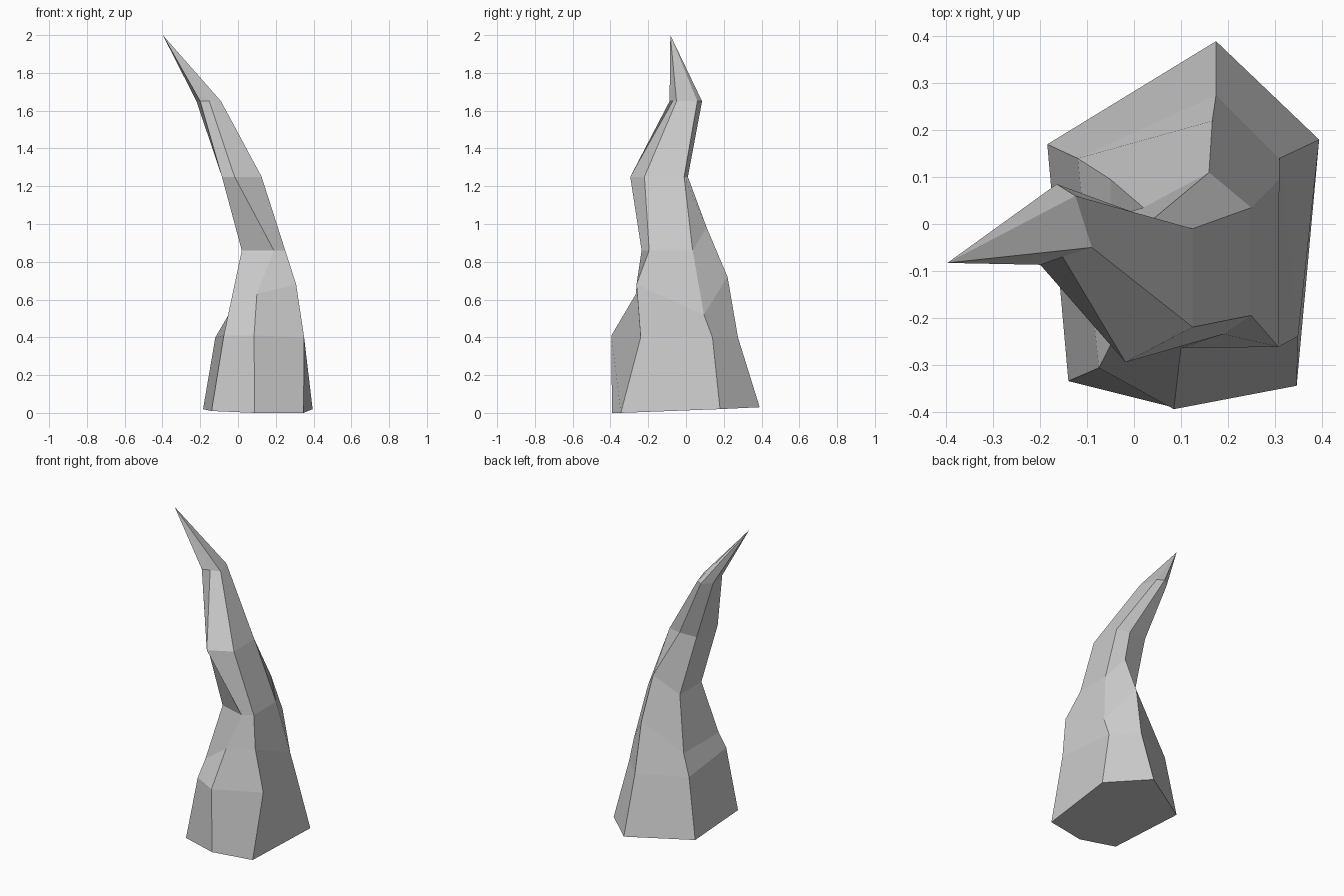
import bpy, bmesh

# Six-sided cross-sections from the foot upward, same corner order in each
sections = [
    [(-.185, .17, .02), (.175, .39, .03), (.395, .18, .02), (.347, -.345, 0), (.088, -.392, 0), (-.14, -.335, .01)],
    [(-.12, .14, .4), (.175, .275, .4), (.31, .14, .4), (.35, -.24, .4), (.085, -.395, .41), (-.075, -.307, .41)],
    [(-.05, .095, .52), (.167, .22, .72), (.31, .095, .52), (.308, -.262, .68), (.1, -.265, .63), (-.052, -.262, .52)],
    [(.02, .035, .86), (.16, .11, .98), (.25, .035, .86), (.25, -.195, .86), (.19, -.235, .86), (.02, -.187, .86)],
    [(-.08, .005, 1.25), (.04, .01, 1.25), (.125, -.01, 1.25), (.125, -.22, 1.25), (-.018, -.295, 1.25), (-.085, -.205, 1.25)],
    [(-.22, .035, 1.65), (-.165, .085, 1.65), (-.125, .06, 1.65), (-.09, -.05, 1.65), (-.152, -.07, 1.65), (-.2, -.087, 1.65)],
]
tip = (-.398, -.083, 2.0)

bm = bmesh.new()
rings = [[bm.verts.new(p) for p in ring] for ring in sections]
n = 6

# Faceted sides between neighbouring sections
for low, high in zip(rings, rings[1:]):
    for i in range(n):
        j = (i + 1) % n
        bm.faces.new((low[i], low[j], high[j], high[i]))

# Pointed end and flat underside
point = bm.verts.new(tip)
for i in range(n):
    bm.faces.new((rings[-1][i], rings[-1][(i + 1) % n], point))
bm.faces.new(rings[0])
bmesh.ops.recalc_face_normals(bm, faces=bm.faces[:])

mesh = bpy.data.meshes.new("curved_spike")
bm.to_mesh(mesh)
bm.free()
bpy.context.collection.objects.link(bpy.data.objects.new("curved_spike", mesh))
